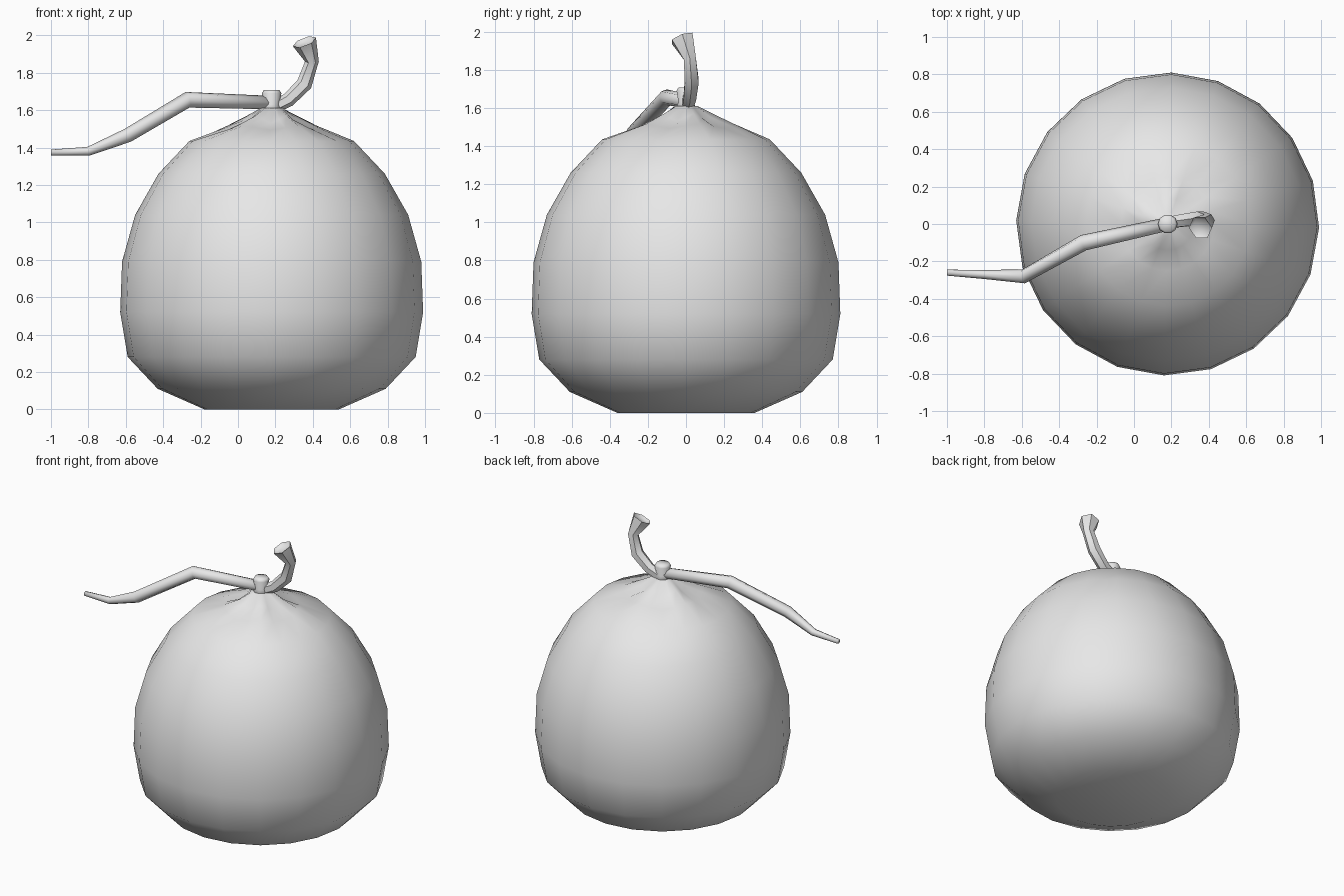
import bpy, bmesh
from math import sin, cos, pi, radians
from mathutils import Vector

cube = bpy.data.objects.get("Cube")
if cube:
    bpy.data.objects.remove(cube, do_unlink=True)

grey = bpy.data.materials.new("plain_grey")
grey.use_nodes = True
grey.diffuse_color = (0.8, 0.8, 0.8, 1)
grey.node_tree.nodes["Principled BSDF"].inputs["Base Color"].default_value = (0.8, 0.8, 0.8, 1)

CENTRE_X = 0.18


def skin(name, rings, recess=0.0, sharp_angle=180):
    """Join equal rings of points into a closed, smooth shaded skin."""
    bm = bmesh.new()
    loops = [[bm.verts.new(p) for p in ring] for ring in rings]
    n = len(loops[0])
    for a, b in zip(loops, loops[1:]):
        for i in range(n):
            j = (i + 1) % n
            bm.faces.new((a[i], a[j], b[j], b[i]))
    bm.faces.new(loops[0][::-1])
    end = bm.faces.new(loops[-1])
    bmesh.ops.recalc_face_normals(bm, faces=bm.faces[:])
    if recess:
        bmesh.ops.inset_region(bm, faces=[end], thickness=recess, depth=-recess)
    mesh = bpy.data.meshes.new(name)
    bm.to_mesh(mesh)
    bm.free()
    mesh.materials.append(grey)
    obj = bpy.data.objects.new(name, mesh)
    bpy.context.collection.objects.link(obj)
    bpy.ops.object.select_all(action="DESELECT")
    obj.select_set(True)
    bpy.context.view_layer.objects.active = obj
    bpy.ops.object.shade_smooth_by_angle(angle=radians(sharp_angle))
    return obj


def lathe(name, profile, sides, turn=0.0):
    """Profile entries are radius, height and height of the five folds."""
    rings = []
    for radius, height, fold in profile:
        ring = []
        for i in range(sides):
            a = 2 * pi * i / sides
            ring.append((CENTRE_X + radius * cos(a + turn), radius * sin(a + turn),
                         height + fold * sin(5 * a)))
        rings.append(ring)
    return skin(name, rings)


def tube(name, path, sides, recess=0.0, sharp_angle=180):
    """Path entries are x, y, z and radius."""
    points = [Vector(p[:3]) for p in path]
    rings = []
    for i, p in enumerate(points):
        before = (p - points[i - 1]).normalized() if i else Vector()
        after = (points[i + 1] - p).normalized() if i + 1 < len(points) else Vector()
        along = (before + after).normalized()
        side = along.cross(Vector((0, 1, 0))).normalized()
        other = along.cross(side)
        rings.append([p + path[i][3] * (side * cos(2 * pi * k / sides) + other * sin(2 * pi * k / sides))
                      for k in range(sides)])
    return skin(name, rings, recess, sharp_angle)


# Round body, drawn up into a folded neck
lathe("body", [
    (0.36, 0.0, 0), (0.61, 0.11, 0), (0.77, 0.28, 0), (0.81, 0.52, 0),
    (0.80, 0.79, 0), (0.73, 1.04, 0), (0.605, 1.26, 0), (0.44, 1.435, 0),
    (0.25, 1.505, 0.012), (0.14, 1.55, 0.02), (0.06, 1.61, 0)], 20, radians(-1.4))

# Short rounded knob on the neck
lathe("knob", [(0.06, 1.59, 0), (0.042, 1.63, 0), (0.052, 1.69, 0), (0.042, 1.707, 0)], 10)

# Bent vine reaching out to one side
tube("vine", [
    (0.18, 0.0, 1.64, 0.036), (-0.27, -0.10, 1.655, 0.043), (-0.59, -0.28, 1.465, 0.038),
    (-0.80, -0.27, 1.38, 0.024), (-1.0, -0.26, 1.373, 0.016)], 8)

# Curled stalk with a flared, hollow end
tube("stalk", [
    (0.20, 0.01, 1.62, 0.035), (0.27, 0.02, 1.655, 0.038), (0.355, 0.03, 1.74, 0.042),
    (0.395, 0.02, 1.86, 0.037), (0.355, -0.02, 1.965, 0.066)], 6, 0.015, 50)
